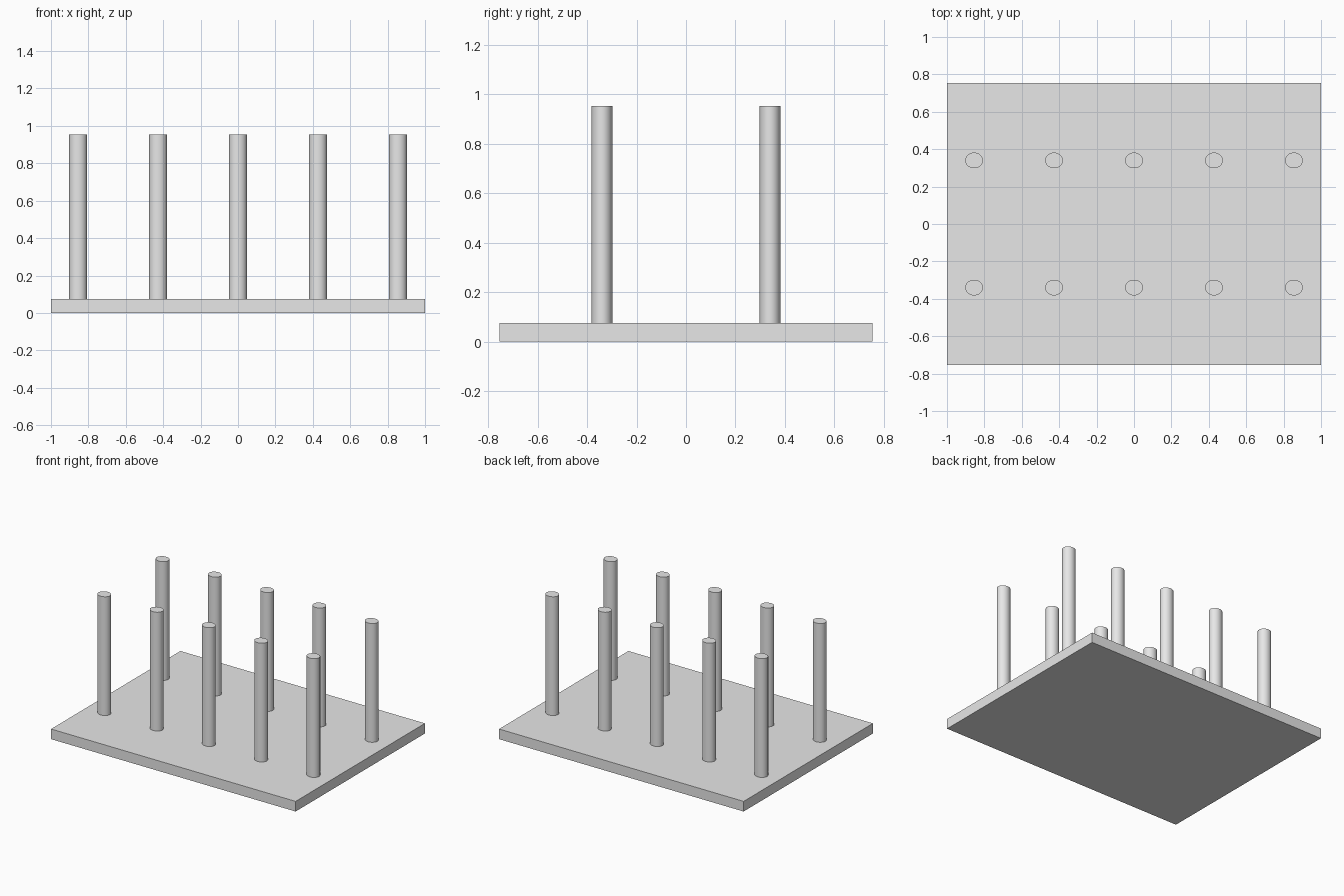
import bpy
import math

cube = bpy.data.objects.get("Cube")
if cube:
    bpy.data.objects.remove(cube, do_unlink=True)

PLATE_TOP = 0.075
POST_TOP = 0.953

grey = bpy.data.materials.new("light_grey")
grey.use_nodes = True
colour = (0.8, 0.8, 0.8, 1)
grey.diffuse_color = colour
grey.node_tree.nodes["Principled BSDF"].inputs["Base Color"].default_value = colour


def finish(name, scale):
    """Name the active object, apply its size and colour it."""
    obj = bpy.context.object
    obj.name = name
    obj.scale = scale
    bpy.ops.object.transform_apply(location=False, rotation=False, scale=True)
    obj.data.materials.append(grey)
    return obj


# Flat base plate
bpy.ops.mesh.primitive_cube_add(size=1, location=(0, 0, PLATE_TOP / 2))
finish("base_plate", (2, 1.51, PLATE_TOP))

# Two rows of five slightly oval posts standing on the plate
for row, y in (("front", -0.34), ("back", 0.34)):
    for i in range(5):
        bpy.ops.mesh.primitive_cylinder_add(
            vertices=32, radius=0.5, depth=1,
            location=((i - 2) * 0.4275, y, (PLATE_TOP + POST_TOP) / 2))
        finish(f"{row}_post_{i + 1}", (0.095, 0.084, POST_TOP - PLATE_TOP))
        bpy.ops.object.shade_smooth_by_angle(angle=math.radians(30))
